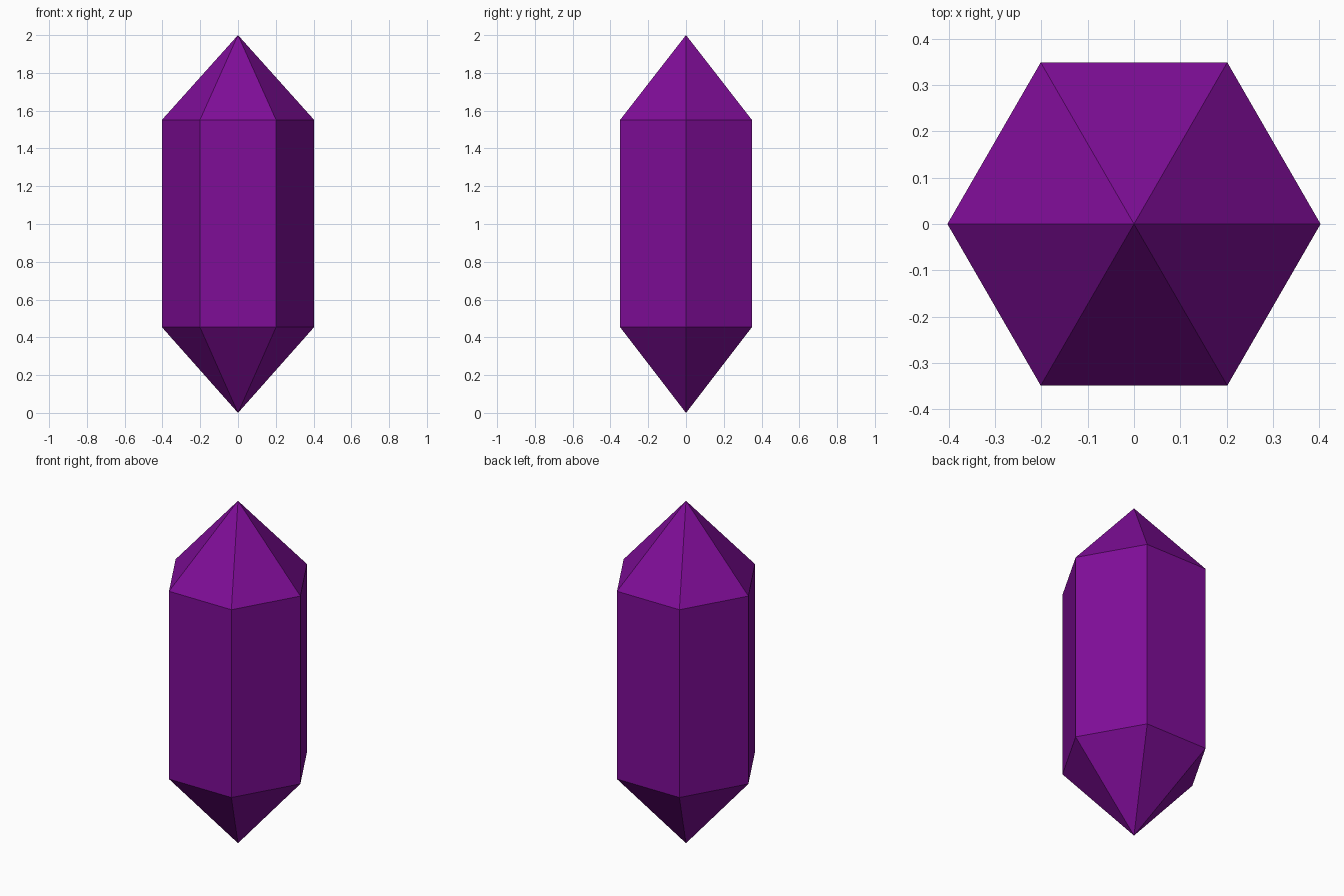
import bpy, bmesh
from math import cos, sin, pi

if "Cube" in bpy.data.objects:
    bpy.data.objects.remove(bpy.data.objects["Cube"])

R = 0.403
Z_LOW, Z_HIGH, Z_TIP = 0.454, 1.551, 2.0

bm = bmesh.new()


def ring(z):
    return [bm.verts.new((R * cos(i * pi / 3), R * sin(i * pi / 3), z)) for i in range(6)]


# Hexagonal shaft with a pointed cap at each end
low, high = ring(Z_LOW), ring(Z_HIGH)
bottom = bm.verts.new((0, 0, 0))
top = bm.verts.new((0, 0, Z_TIP))
for i in range(6):
    j = (i + 1) % 6
    bm.faces.new((low[i], low[j], high[j], high[i]))
    bm.faces.new((high[i], high[j], top))
    bm.faces.new((low[j], low[i], bottom))

mesh = bpy.data.meshes.new("crystal")
bm.to_mesh(mesh)
bm.free()
crystal = bpy.data.objects.new("crystal", mesh)
bpy.context.collection.objects.link(crystal)

# Purple gem colour
mat = bpy.data.materials.new("purple_gem")
mat.diffuse_color = (0.21, 0.004, 0.31, 1)
mat.use_nodes = True
mat.node_tree.nodes["Principled BSDF"].inputs["Base Color"].default_value = mat.diffuse_color
mesh.materials.append(mat)
